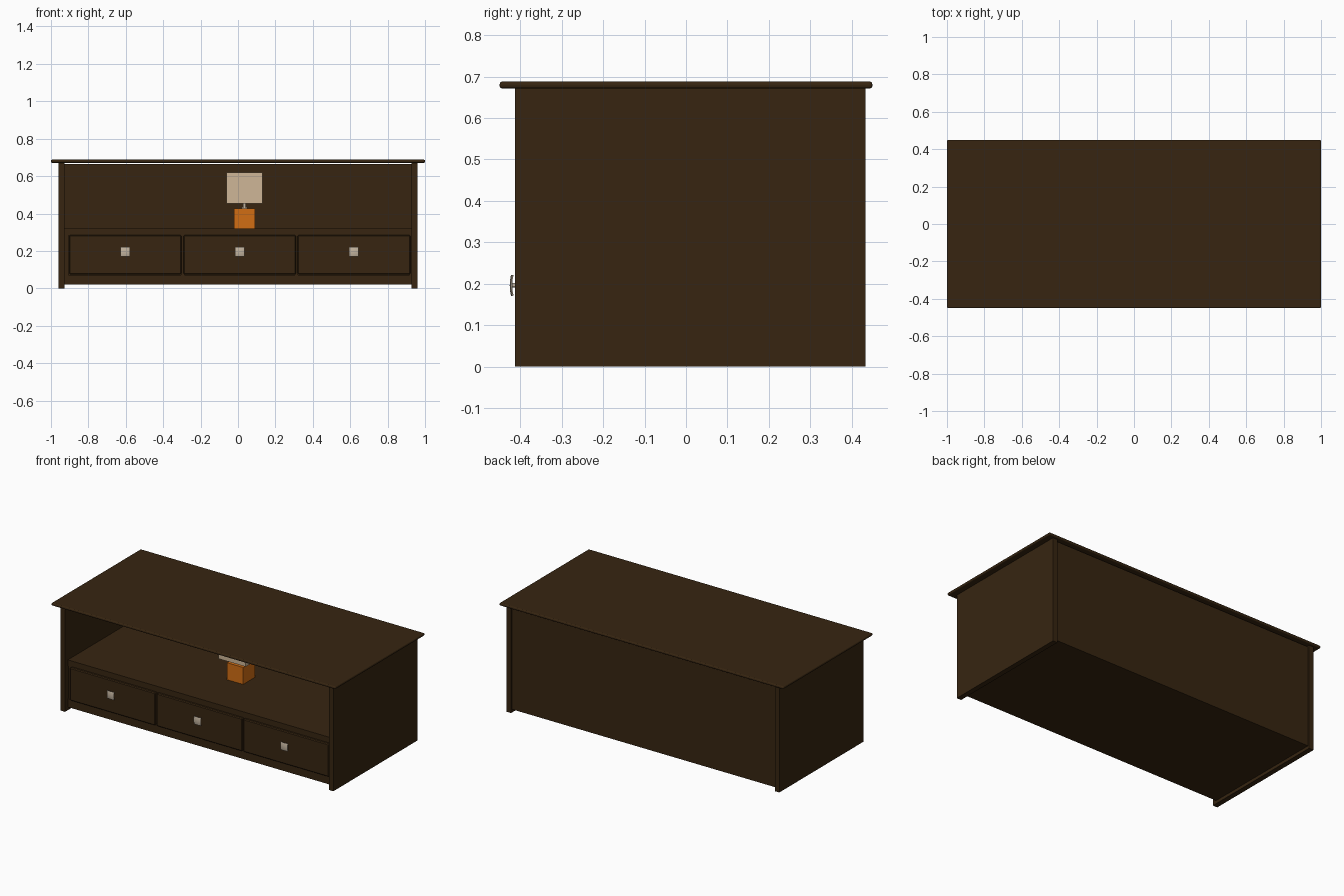
import bpy, bmesh, math

if "Cube" in bpy.data.objects:
    bpy.data.objects.remove(bpy.data.objects["Cube"])


def material(name, rgb):
    m = bpy.data.materials.new(name)
    m.diffuse_color = (*rgb, 1)
    m.use_nodes = True
    m.node_tree.nodes["Principled BSDF"].inputs["Base Color"].default_value = m.diffuse_color
    return m


WOOD = material("dark_wood", (0.038, 0.0185, 0.0055))
CREAM = material("cream_shade", (0.62, 0.47, 0.31))
ORANGE = material("orange_glaze", (0.64, 0.155, 0.007))
NICKEL = material("warm_nickel", (0.55, 0.46, 0.35))


def finish(name, bm, mat, bevel=0, segments=1):
    me = bpy.data.meshes.new(name)
    bmesh.ops.recalc_face_normals(bm, faces=bm.faces)
    bm.to_mesh(me)
    bm.free()
    me.materials.append(mat)
    ob = bpy.data.objects.new(name, me)
    bpy.context.collection.objects.link(ob)
    if bevel:
        mod = ob.modifiers.new("soft_edge", 'BEVEL')
        mod.width, mod.segments = bevel, segments
    return ob


def box(name, x0, x1, y0, y1, z0, z1, mat=WOOD, bevel=0, segments=1):
    bm = bmesh.new()
    bmesh.ops.create_cube(bm, size=1)
    for v in bm.verts:
        v.co = ((x0 + x1) / 2 + v.co.x * (x1 - x0),
                (y0 + y1) / 2 + v.co.y * (y1 - y0),
                (z0 + z1) / 2 + v.co.z * (z1 - z0))
    return finish(name, bm, mat, bevel, segments)


def rod(name, x, y, z, radius, length, mat, along_y=False):
    bm = bmesh.new()
    bmesh.ops.create_cone(bm, cap_ends=True, segments=16, radius1=radius,
                          radius2=radius, depth=length)
    ob = finish(name, bm, mat)
    ob.location = (x, y, z)
    if along_y:
        ob.rotation_euler.x = math.pi / 2
    return ob


def knob(name, x, z, y_front):
    # square plate with a gently domed face on a short stem
    bm = bmesh.new()
    bmesh.ops.create_grid(bm, x_segments=8, y_segments=8, size=0.025)
    for v in bm.verts:
        a, b = v.co.x, v.co.y
        v.co = (x + a, y_front + 5 * (a * a + b * b), z + b)
    ob = finish(name + "_plate", bm, NICKEL)
    mod = ob.modifiers.new("thickness", 'SOLIDIFY')
    mod.thickness, mod.offset = 0.003, 0
    rod(name + "_stem", x, y_front + 0.012, z, 0.005, 0.022, NICKEL, True)


# Table top with rounded edges
box("table_top", -1, 1, -0.45, 0.45, 0.671, 0.688, WOOD, 0.007, 3)

# Side panels
for label, s in (("left", -1), ("right", 1)):
    a, b = sorted((s * 0.928, s * 0.96))
    box(label + "_side_panel", a, b, -0.413, 0.433, 0, 0.672)

# Carcass: back, bottom, shelf, rails
box("back_panel", -0.93, 0.93, 0.405, 0.423, 0.02, 0.665)
box("bottom_panel", -0.93, 0.93, -0.38, 0.41, 0.02, 0.04)
box("shelf", -0.93, 0.93, -0.38, 0.41, 0.30, 0.32)
box("upper_rail", -0.93, 0.93, -0.385, -0.36, 0.283, 0.32)
box("lower_rail", -0.93, 0.93, -0.385, -0.36, 0.02, 0.072)

# Stiles and dividers between drawers
for i, (a, b) in enumerate(((-0.93, -0.905), (-0.306, -0.286),
                            (0.306, 0.322), (0.918, 0.93))):
    box(f"divider_{i + 1}", a, b, -0.38, 0.40, 0.04, 0.30)

# Drawers with knobs
for i, (a, b) in enumerate(((-0.903, -0.302), (-0.292, 0.31), (0.318, 0.921))):
    box(f"drawer_front_{i + 1}", a, b, -0.402, -0.375, 0.075, 0.284, WOOD, 0.005)
    knob(f"drawer_{i + 1}_knob", (a + b) / 2, 0.196, -0.424)

# Table lamp on the shelf
LX, LY = 0.035, -0.02
box("lamp_base", LX - 0.057, LX + 0.057, LY - 0.06, LY + 0.06, 0.32, 0.428, ORANGE)
rod("lamp_collar", LX, LY, 0.431, 0.017, 0.008, NICKEL)
rod("lamp_neck", LX, LY, 0.45, 0.009, 0.046, NICKEL)

# Square shade, open above and below
bm = bmesh.new()
bmesh.ops.create_cube(bm, size=1)
bmesh.ops.delete(bm, geom=[f for f in bm.faces if abs(f.normal.z) > 0.5],
                 context='FACES_ONLY')
for v in bm.verts:
    v.co = (LX + v.co.x * 0.192, LY + v.co.y * 0.18, 0.537 + v.co.z * 0.165)
shade = finish("lamp_shade", bm, CREAM)
mod = shade.modifiers.new("thickness", 'SOLIDIFY')
mod.thickness = 0.004
# Shade support bar
box("shade_support", LX - 0.093, LX + 0.093, LY - 0.003, LY + 0.003, 0.462, 0.468, NICKEL)
